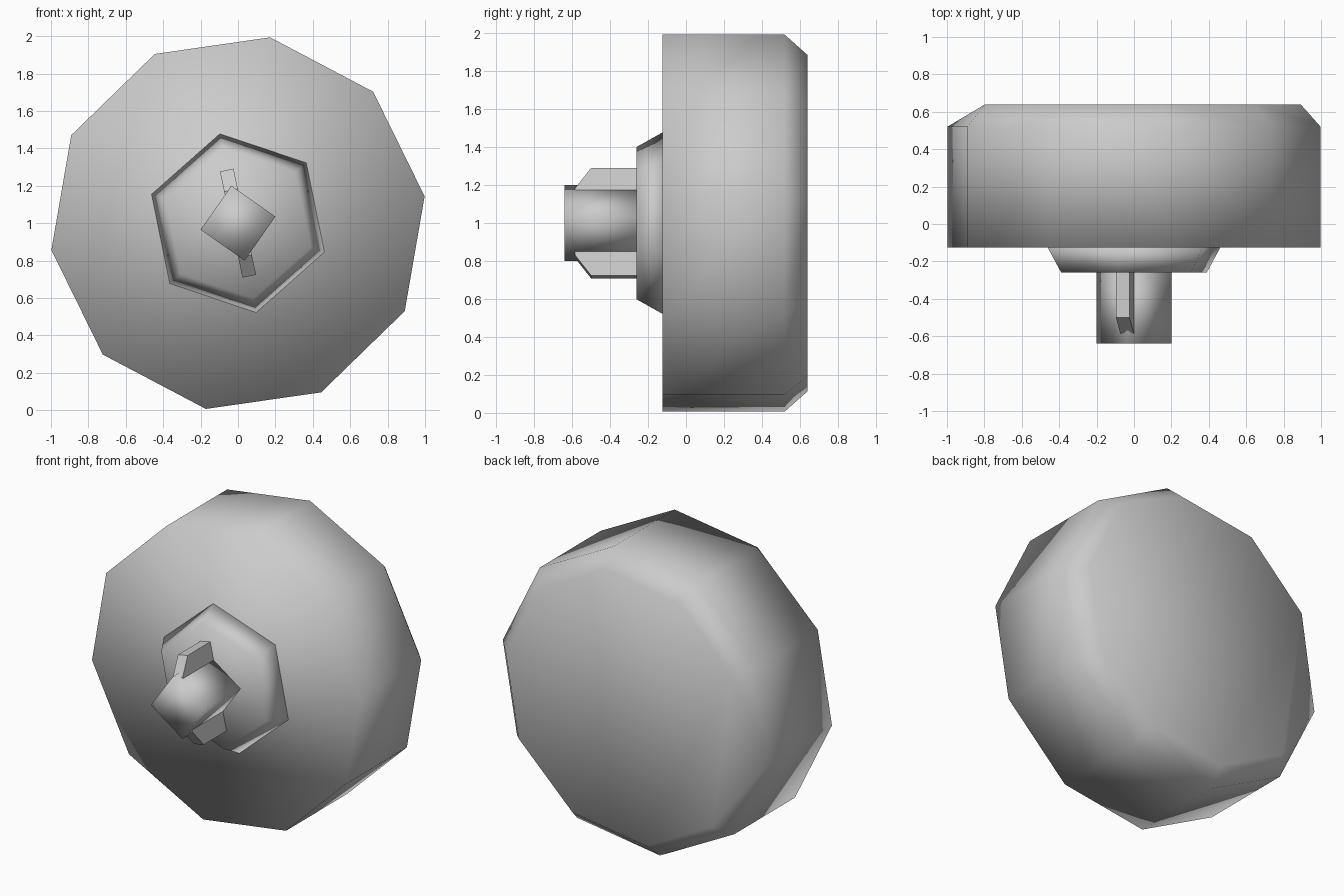
import bpy, bmesh
from math import sin, cos, radians

cube = bpy.data.objects.get("Cube")
if cube:
    bpy.data.objects.remove(cube, do_unlink=True)

grey = bpy.data.materials.new("plain_grey")
grey.use_nodes = True
grey.diffuse_color = (0.6, 0.6, 0.6, 1)
grey.node_tree.nodes["Principled BSDF"].inputs["Base Color"].default_value = (0.6, 0.6, 0.6, 1)


def add_object(name, bm, smooth):
    bmesh.ops.recalc_face_normals(bm, faces=bm.faces)
    for face in bm.faces:
        face.smooth = smooth
    mesh = bpy.data.meshes.new(name)
    bm.to_mesh(mesh)
    bm.free()
    mesh.materials.append(grey)
    obj = bpy.data.objects.new(name, mesh)
    bpy.context.collection.objects.link(obj)
    return obj


def lathe(name, sides, phase, profile, merge=None):
    """Closed faceted turning about the y axis; profile is (radius, y)."""
    bm = bmesh.new()
    rings = []
    for r, y in profile:
        angles = [radians(phase + 360 * i / sides) for i in range(sides)]
        rings.append([bm.verts.new((r * cos(a), y, 1 + r * sin(a))) for a in angles])
    for low, high in zip(rings, rings[1:]):
        for i in range(sides):
            j = (i + 1) % sides
            bm.faces.new((low[i], low[j], high[j], high[i]))
    bm.faces.new(rings[0])
    bm.faces.new(rings[-1])
    if merge is not None:
        # collapse one corner of the last ring into its neighbour
        last = rings[-1]
        bmesh.ops.weld_verts(bm, targetmap={last[merge]: last[merge - 1]})
    return add_object(name, bm, True)


# Ten-sided knob with a chamfered back rim
lathe("knob_body", 10, 8.2, [(1.008, -0.125), (1.008, 0.52), (0.9, 0.64)], merge=5)

# Six-sided tapered collar
lathe("collar", 6, 41.5, [(0.41, -0.26), (0.49, -0.12)])

# Four-sided stem
lathe("stem", 4, 10, [(0.203, -0.64), (0.203, -0.25)])


# Pair of locking fins with sloped tips, on opposite sides of the stem
def fin(name, angle):
    a = radians(angle)
    out, side = (cos(a), sin(a)), (-sin(a), cos(a))
    bm = bmesh.new()
    outline = [(0.13, -0.25), (0.29, -0.25), (0.29, -0.5), (0.18, -0.585), (0.13, -0.585)]
    loops = []
    for w in (-0.037, 0.037):
        loops.append([bm.verts.new((r * out[0] + w * side[0], y, 1 + r * out[1] + w * side[1]))
                      for r, y in outline])
    n = len(outline)
    for i in range(n):
        j = (i + 1) % n
        bm.faces.new((loops[0][i], loops[0][j], loops[1][j], loops[1][i]))
    for loop in loops:
        bm.faces.new(loop)
    add_object(name, bm, False)


fin("upper_fin", 102)
fin("lower_fin", 282)
